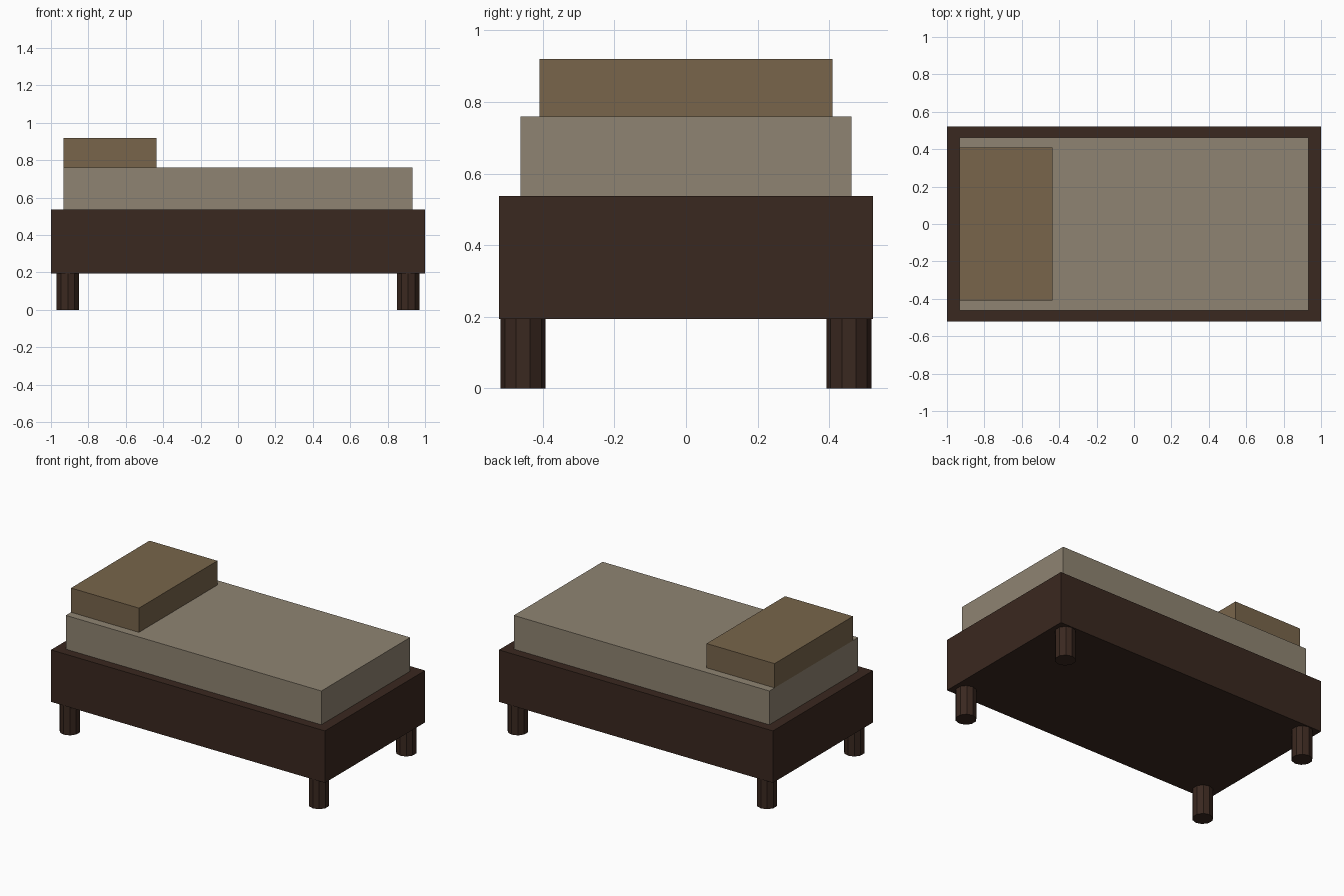
import bpy

if "Cube" in bpy.data.objects:
    bpy.data.objects.remove(bpy.data.objects["Cube"])


def make_material(name, rgb):
    mat = bpy.data.materials.new(name)
    mat.diffuse_color = (*rgb, 1.0)
    mat.use_nodes = True
    mat.node_tree.nodes["Principled BSDF"].inputs["Base Color"].default_value = mat.diffuse_color
    return mat


WOOD = make_material("dark_wood", (0.042, 0.021, 0.014))
LINEN = make_material("linen", (0.275, 0.231, 0.168))
CUSHION = make_material("brown_cushion", (0.188, 0.130, 0.070))


def box(name, x, y, z, mat):
    """Box from (min, max) ranges on each axis."""
    centre = [(a + b) / 2 for a, b in (x, y, z)]
    bpy.ops.mesh.primitive_cube_add(size=1, location=centre)
    ob = bpy.context.object
    ob.name = name
    ob.scale = [b - a for a, b in (x, y, z)]
    bpy.ops.object.transform_apply(location=False, rotation=False, scale=True)
    ob.data.materials.append(mat)


# Bed base, mattress and pillow
box("bed_frame", (-1, 1), (-0.522, 0.522), (0.194, 0.537), WOOD)
box("mattress", (-0.933, 0.933), (-0.463, 0.463), (0.537, 0.76), LINEN)
box("pillow", (-0.933, -0.437), (-0.409, 0.409), (0.76, 0.92), CUSHION)

# Four ten-sided legs
LEG_HEIGHT = 0.194
for x_name, sx in (("left", -1), ("right", 1)):
    for y_name, sy in (("front", -1), ("back", 1)):
        bpy.ops.mesh.primitive_cylinder_add(
            vertices=10, radius=0.063, depth=LEG_HEIGHT,
            location=(sx * 0.91, sy * 0.455, LEG_HEIGHT / 2))
        leg = bpy.context.object
        leg.name = f"{y_name}_{x_name}_leg"
        leg.data.materials.append(WOOD)
